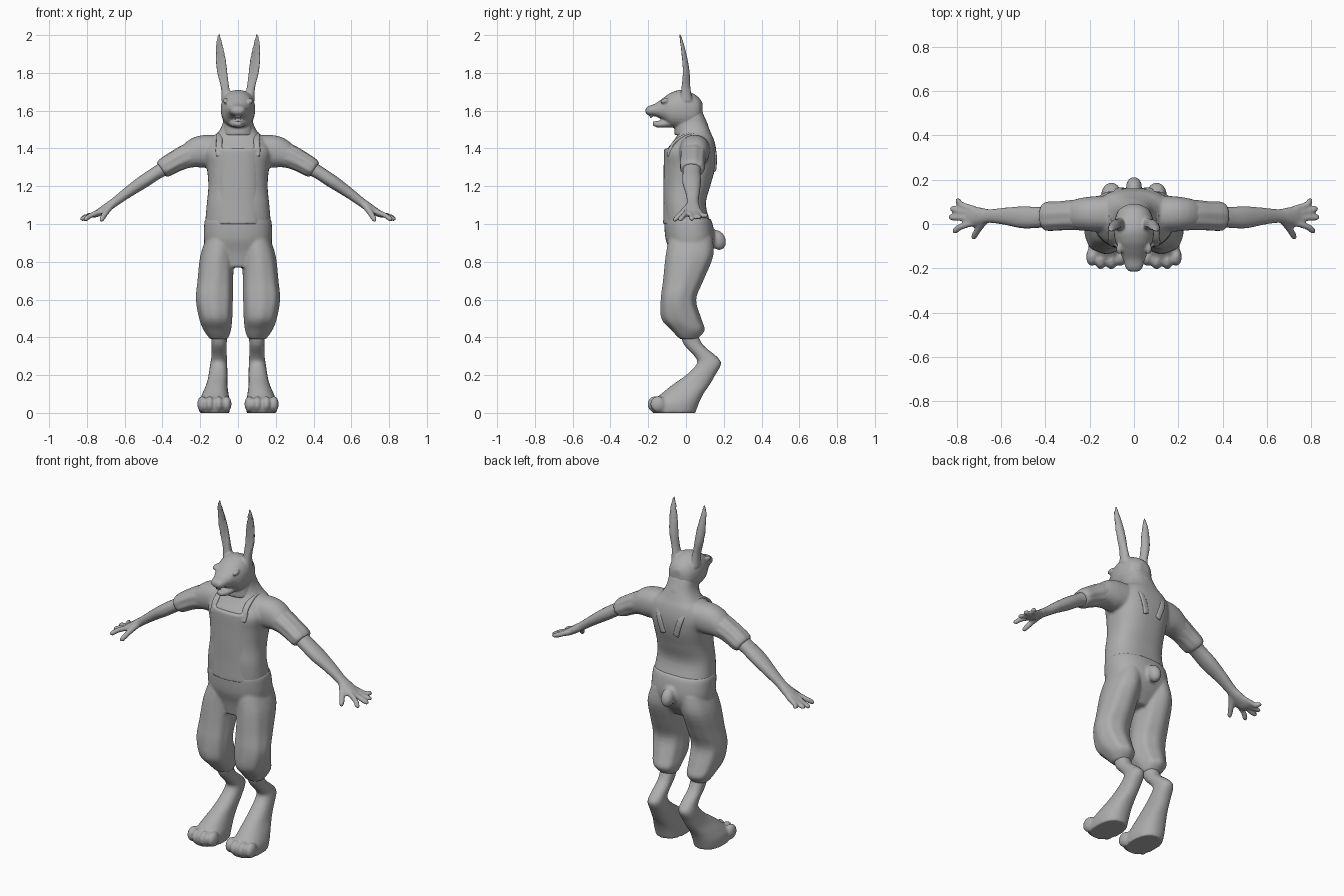
import bpy, bmesh, math
from mathutils import Vector, Matrix

X, Y, Z = Vector((1, 0, 0)), Vector((0, 1, 0)), Vector((0, 0, 1))

mat = bpy.data.materials.new("plain grey")
mat.diffuse_color = (0.42, 0.42, 0.42, 1)


def spline(p, i, t):
    """Smooth interpolation between ring i and i+1."""
    a, b, c, d = p[max(i - 1, 0)], p[i], p[i + 1], p[min(i + 2, len(p) - 1)]
    return [0.5 * (2 * q + (r - o) * t + (2 * o - 5 * q + 4 * r - s) * t * t
            + (3 * q - o - 3 * r + s) * t ** 3) for o, q, r, s in zip(a, b, c, d)]


def loft(bm, rings, side, up=None, flip=1, n=28, sub=4, power=2.2, ripple=0, folds=7, cup=0):
    """Skin through rings (x, y, z, half width, half depth)."""
    pts = [spline(rings, i, k / sub) for i in range(len(rings) - 1) for k in range(sub)]
    pts.append(list(rings[-1]))
    loops = []
    for i, p in enumerate(pts):
        c = Vector(p[:3])
        tan = (Vector(pts[min(i + 1, len(pts) - 1)][:3]) - Vector(pts[max(i - 1, 0)][:3])).normalized()
        v = up or tan.cross(side).normalized()
        u = side if up else v.cross(tan).normalized()
        row = []
        fade = math.sin(math.pi * i / (len(pts) - 1))
        for k in range(n):
            th = math.tau * k / n
            cs, sn = math.cos(th), math.sin(th)
            r = 1 + ripple * fade * math.cos(folds * th)
            e = 2 / power
            q = c + u * (p[3] * r * math.copysign(abs(cs) ** e, cs)) + v * (p[4] * r * math.copysign(abs(sn) ** e, sn))
            q.y -= cup * fade * cs * cs
            row.append(bm.verts.new((q.x * flip, q.y, max(q.z, 0))))
        loops.append(row)
    fs = [bm.faces.new((a[k], a[(k + 1) % n], b[(k + 1) % n], b[k]))
          for a, b in zip(loops, loops[1:]) for k in range(n)]
    fs += [bm.faces.new(loops[0]), bm.faces.new(loops[-1])]
    bmesh.ops.recalc_face_normals(bm, faces=fs)


def ball(bm, pos, size, tilt=0):
    m = Matrix.Translation(pos) @ Matrix.Rotation(tilt, 4, 'X') @ Matrix.Diagonal((*size, 1))
    bmesh.ops.create_uvsphere(bm, u_segments=16, v_segments=10, radius=1, matrix=m)


def finish(name, bm, voxel=0.008, smooth=3):
    """Blend the overlapping shapes into one smooth skin."""
    me = bpy.data.meshes.new(name)
    bm.to_mesh(me)
    bm.free()
    me.materials.append(mat)
    me.polygons.foreach_set("use_smooth", [True] * len(me.polygons))
    ob = bpy.data.objects.new(name, me)
    bpy.context.collection.objects.link(ob)
    if voxel:
        m = ob.modifiers.new("blend", 'REMESH')
        m.mode, m.voxel_size, m.use_smooth_shade = 'VOXEL', voxel, True
        s = ob.modifiers.new("soften", 'SMOOTH')
        s.factor, s.iterations = 0.5, smooth
    return ob


# Torso, shoulders and arms
bm = bmesh.new()
torso = [(.98, .015, .176, .125), (1.1, -.005, .166, .11), (1.2, .008, .157, .12),
         (1.3, .022, .165, .134), (1.38, .026, .178, .135), (1.44, .042, .155, .108),
         (1.48, .045, .11, .088), (1.53, .035, .082, .078), (1.6, .015, .075, .07)]
loft(bm, [(0, y, z, a, b) for z, y, a, b in torso], X, Y, n=40, power=2.5)
for s in (1, -1):
    loft(bm, [(.08, .045, 1.39, .085, .08), (.2, .045, 1.382, .078, .085), (.28, .04, 1.352, .066, .06),
              (.36, .036, 1.31, .052, .045), (.42, .03, 1.277, .047, .036), (.5, .03, 1.225, .05, .035),
              (.58, .035, 1.17, .039, .029), (.65, .036, 1.118, .031, .024), (.69, .036, 1.09, .038, .023),
              (.74, .036, 1.058, .045, .019), (.765, .036, 1.045, .034, .013)], Y, flip=s)
    # Fingers and thumb
    for y0, x1, y1, z1 in ((.068, .805, .105, 1.04), (.048, .83, .068, 1.03),
                           (.025, .835, .03, 1.022), (.006, .818, -.03, 1.02)):
        loft(bm, [(.72, y0, 1.07, .015, .015), (.78, (y0 + y1) / 2, 1.045, .014, .014),
                  (x1 - .012, y1, z1 + .006, .014, .013), (x1, y1, z1, .006, .006)], Y, flip=s, n=12)
    loft(bm, [(.67, .02, 1.1, .018, .018), (.70, -.02, 1.06, .016, .016),
              (.722, -.058, 1.024, .013, .013), (.727, -.068, 1.015, .006, .006)], X, flip=s, n=12)
finish("torso_and_arms", bm)

# Sleeves with gathered cuffs
bm = bmesh.new()
for s in (1, -1):
    loft(bm, [(.2, .042, 1.38, .07, .075), (.27, .04, 1.36, .068, .063), (.33, .036, 1.332, .065, .056),
              (.385, .034, 1.3, .066, .052), (.405, .033, 1.287, .058, .044)], Y, flip=s, ripple=.035, folds=9, n=48)
finish("sleeves", bm, .007, 2)

# Head with muzzle, open lower jaw, brows, eyes and ears
bm = bmesh.new()
skull = [(.088, 1.6, .03, .04), (.065, 1.597, .068, .075), (.02, 1.6, .086, .1), (-.03, 1.607, .091, .103),
         (-.08, 1.605, .084, .09), (-.12, 1.608, .066, .06), (-.16, 1.604, .049, .035),
         (-.197, 1.6, .038, .025), (-.214, 1.6, .022, .012)]
loft(bm, [(0, y, z, a, b) for y, z, a, b in skull], X, Z)
loft(bm, [(0, -.05, 1.545, .055, .035), (0, -.11, 1.532, .042, .022),
          (0, -.15, 1.528, .03, .018), (0, -.175, 1.532, .016, .011)], X, Z)
loft(bm, [(0, .035, 1.47, .09, .095), (0, .027, 1.53, .08, .088), (0, .01, 1.6, .07, .07)], X, Y)
for s in (1, -1):
    ball(bm, (.066 * s, -.112, 1.652), (.014, .026, .013), .25)
    ball(bm, (.008 * s, -.185, 1.573), (.009, .008, .016))
    loft(bm, [(.058, .0, 1.65, .03, .035), (.068, .0, 1.72, .022, .024), (.083, .002, 1.8, .027, .018),
              (.091, -.004, 1.87, .027, .013), (.099, -.016, 1.94, .02, .009),
              (.1, -.027, 1.985, .011, .006), (.1, -.032, 2.004, .005, .005)], X, Y, flip=s, cup=.014)
finish("head_and_ears", bm, .006, 3)

# Baggy trousers with tail
bm = bmesh.new()
hips = [(.77, .0, .08, .07), (.85, .022, .165, .108), (.92, .022, .18, .13),
        (1.0, .013, .179, .128), (1.03, .008, .172, .12)]
loft(bm, [(0, y, z, a, b) for z, y, a, b in hips], X, Y, n=40, power=2.4)
for s in (1, -1):
    loft(bm, [(.092, .025, .93, .075, .115), (.111, .018, .83, .088, .125), (.12, -.015, .7, .093, .105),
              (.125, -.04, .6, .096, .092), (.118, -.025, .5, .086, .104), (.11, .01, .44, .072, .088),
              (.103, .014, .4, .052, .055), (.103, .014, .39, .04, .042)], X, Y, flip=s, n=56, ripple=.022, folds=8)
ball(bm, (0, .168, .915), (.036, .042, .055), .4)
finish("trousers_and_tail", bm)

# Lower legs and feet
bm = bmesh.new()
for s in (1, -1):
    loft(bm, [(.1, .01, .43, .045, .045), (.1, .04, .36, .04, .05), (.1, .103, .3, .041, .058),
              (.102, .122, .26, .045, .064), (.106, .078, .2, .05, .077), (.112, .028, .15, .056, .098),
              (.12, -.02, .1, .07, .112), (.125, -.06, .05, .082, .128), (.125, -.065, .0, .08, .115)],
         X, Y, flip=s, power=2.3)
    for x, y in ((.06, -.148), (.102, -.163), (.15, -.163), (.19, -.148)):
        ball(bm, (x * s, y, .046), (.026, .042, .043))
ob = finish("legs_and_feet", bm)

# Bib of the overalls and shoulder straps
bm = bmesh.new()
loft(bm, [(0, -.016, 1.0, .14, .105), (0, -.017, 1.1, .135, .102), (0, -.012, 1.2, .13, .107),
          (0, -.008, 1.3, .132, .11), (0, -.005, 1.385, .138, .112), (0, -.003, 1.4, .136, .108)], X, Y, n=40, power=2.6)
for s in (1, -1):
    loft(bm, [(.1, -.095, 1.36, .018, .008), (.1, -.065, 1.43, .018, .008), (.095, .02, 1.478, .018, .008),
              (.09, .1, 1.458, .018, .008), (.07, .153, 1.38, .018, .008), (.04, .152, 1.28, .018, .008)],
         X, flip=s, power=4)
finish("bib_and_straps", bm, .007, 2)
